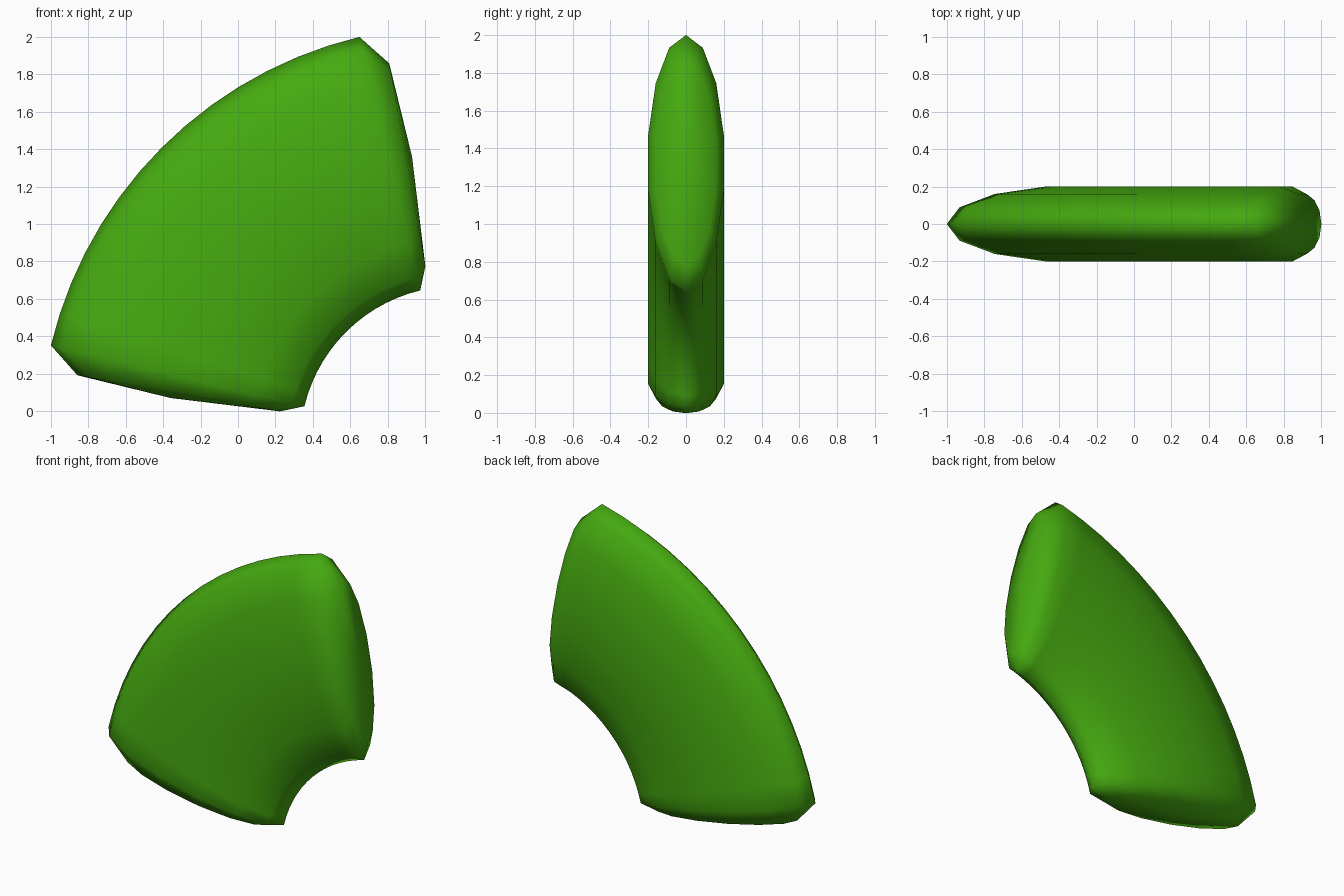
import bpy, bmesh, math

if "Cube" in bpy.data.objects:
    bpy.data.objects.remove(bpy.data.objects["Cube"])

# Curved wedge: a 14-sided ellipse swept around a bend centre, with domed ends
CX, CZ = 1.17, -0.17       # bend centre
R, A, B = 1.535, 0.697, 0.205   # path radius, ellipse half-width and half-thickness
SIDES, STEPS = 14, 14
START, END = 13.5, 76.5


def place(r, y, deg):
    a = math.radians(deg)
    return (CX - r * math.cos(a), y, CZ + r * math.sin(a))


def ring(bm, deg, radius=R, scale=1.0):
    verts = []
    for i in range(SIDES):
        t = 2 * math.pi * i / SIDES
        verts.append(bm.verts.new(place(radius + A * scale * math.cos(t),
                                        B * scale * math.sin(t), deg)))
    return verts


bm = bmesh.new()

# Swept body with a smaller ring beyond each end
rings = [ring(bm, START - 3.4, 1.51, 0.79)]
for s in range(STEPS + 1):
    rings.append(ring(bm, START + (END - START) * s / STEPS))
rings.append(ring(bm, END + 3.4, 1.51, 0.79))
for p, q in zip(rings, rings[1:]):
    for i in range(SIDES):
        j = (i + 1) % SIDES
        bm.faces.new((p[i], p[j], q[j], q[i]))

# Dome tips
for loop, deg in ((rings[0], START - 4.6), (rings[-1], END + 4.6)):
    tip = bm.verts.new(place(1.549, 0, deg))
    for i in range(SIDES):
        bm.faces.new((loop[i], loop[(i + 1) % SIDES], tip))

bmesh.ops.recalc_face_normals(bm, faces=bm.faces)
for f in bm.faces:
    f.smooth = True
mesh = bpy.data.meshes.new("curved_wedge")
bm.to_mesh(mesh)
bm.free()
wedge = bpy.data.objects.new("curved_wedge", mesh)
bpy.context.collection.objects.link(wedge)

# Green skin
mat = bpy.data.materials.new("green")
mat.diffuse_color = (0.06, 0.40, 0.005, 1)
mat.use_nodes = True
mat.node_tree.nodes["Principled BSDF"].inputs["Base Color"].default_value = mat.diffuse_color
mesh.materials.append(mat)
